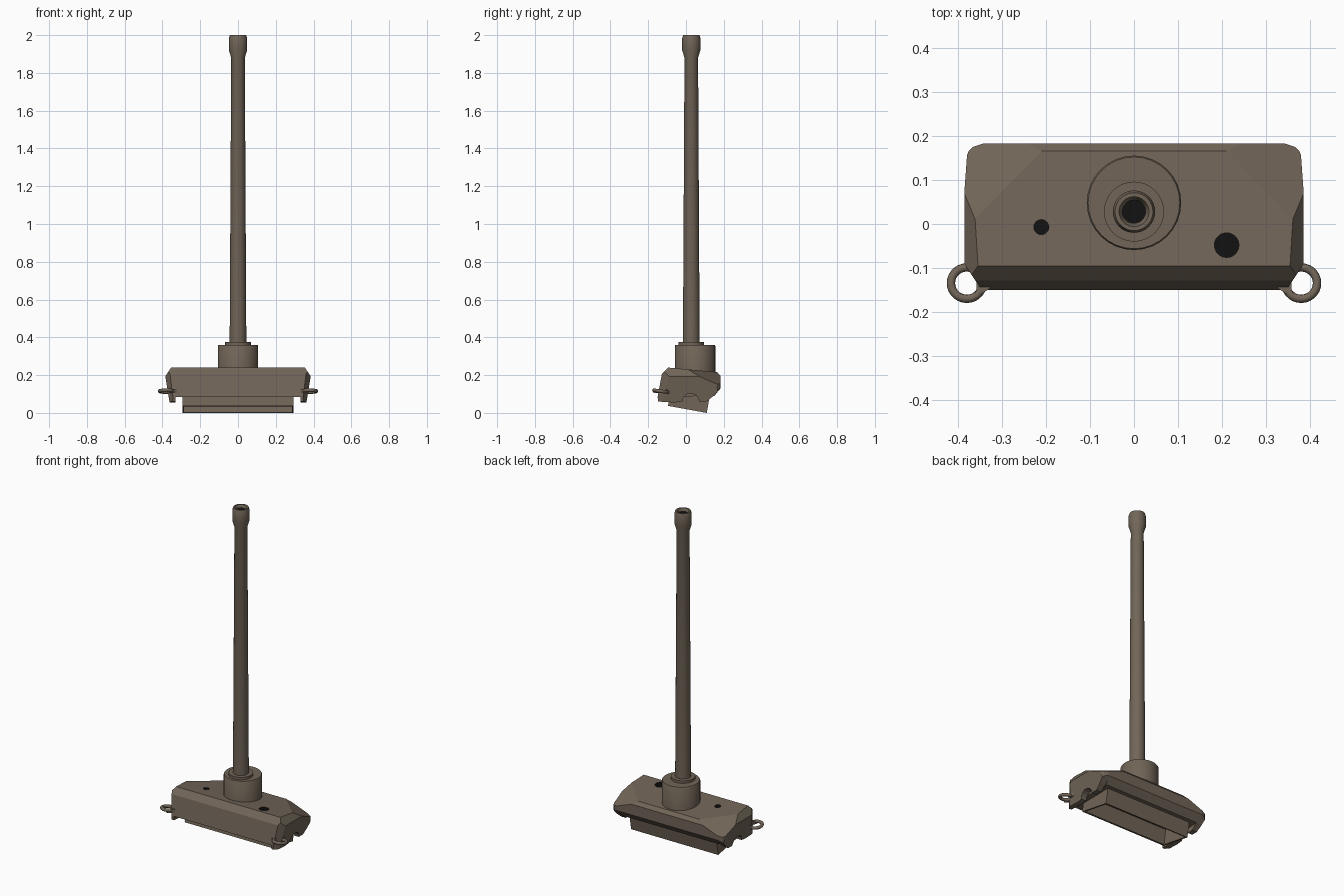
import bpy, bmesh, math
from mathutils import Vector

cube = bpy.data.objects.get("Cube")
if cube:
    bpy.data.objects.remove(cube, do_unlink=True)


def material(name, rgb, rough=0.8):
    m = bpy.data.materials.new(name)
    m.use_nodes = True
    m.diffuse_color = (*rgb, 1)
    node = m.node_tree.nodes["Principled BSDF"]
    node.inputs["Base Color"].default_value = (*rgb, 1)
    node.inputs["Roughness"].default_value = rough
    return m


PAINT = material("drab brown paint", (0.165, 0.13, 0.096))
DARK = material("bore black", (0.006, 0.006, 0.006))


def finish(name, bm, smooth=False):
    bmesh.ops.recalc_face_normals(bm, faces=bm.faces[:])
    mesh = bpy.data.meshes.new(name)
    bm.to_mesh(mesh)
    bm.free()
    mesh.materials.append(PAINT)
    mesh.materials.append(DARK)
    ob = bpy.data.objects.new(name, mesh)
    bpy.context.scene.collection.objects.link(ob)
    if smooth:
        bpy.ops.object.select_all(action='DESELECT')
        ob.select_set(True)
        bpy.context.view_layer.objects.active = ob
        bpy.ops.object.shade_smooth_by_angle(angle=math.radians(35))
    return ob


def extrude_x(profile, x0, x1):
    """Side profile of (y, z) points drawn out along x."""
    bm = bmesh.new()
    face = bm.faces.new([bm.verts.new((x0, y, z)) for y, z in profile])
    out = bmesh.ops.extrude_face_region(bm, geom=[face])
    moved = [v for v in out["geom"] if isinstance(v, bmesh.types.BMVert)]
    bmesh.ops.translate(bm, verts=moved, vec=(x1 - x0, 0, 0))
    bmesh.ops.recalc_face_normals(bm, faces=bm.faces[:])
    return bm


def lathe(name, profile, y, dark_from=None, sides=32):
    """Turned part about a vertical axis; bands from dark_from on are dark."""
    bm = bmesh.new()
    rings = []
    for r, z in profile:
        rings.append([bm.verts.new((r * math.cos(a), y + r * math.sin(a), z))
                      for a in (math.tau * i / sides for i in range(sides))])
    for k in range(len(rings) - 1):
        a, b = rings[k], rings[k + 1]
        for i in range(sides):
            j = (i + 1) % sides
            f = bm.faces.new((a[i], a[j], b[j], b[i]))
            f.material_index = int(dark_from is not None and k >= dark_from)
    bm.faces.new(rings[0])
    cap = bm.faces.new(rings[-1])
    cap.material_index = int(dark_from is not None)
    return finish(name, bm, True)


def subtract(ob, cutter):
    mod = ob.modifiers.new("cut", 'BOOLEAN')
    mod.operation = 'DIFFERENCE'
    mod.solver = 'EXACT'
    mod.object = cutter
    bpy.context.view_layer.update()
    graph = bpy.context.evaluated_depsgraph_get()
    mesh = bpy.data.meshes.new_from_object(ob.evaluated_get(graph))
    ob.modifiers.clear()
    ob.data = mesh


# Planes (point, outward normal) that shape the armour ends
CUTS = [
    ((0.21, 0.165, 0.216), (0.0111, 0.0135, 0.0289)),  # rear top chamfer
    ((0.355, 0, 0.238), (0.045, 0, 0.03)),             # top side bevel
    ((0.385, 0, 0.195), (0.135, 0, -0.022)),           # side taper
    ((0.385, 0.14, 0), (0.025, 0.01, 0)),              # rear corner rounding
    ((0.375, 0.165, 0), (0.018, 0.018, 0)),
    ((0.34, 0.183, 0), (0.01, 0.03, 0)),
    ((0.375, -0.105, 0), (0.045, -0.03, 0)),           # front corner
]


def trim(bm):
    for s in (1, -1):
        for p, n in CUTS:
            bmesh.ops.bisect_plane(
                bm, geom=bm.verts[:] + bm.edges[:] + bm.faces[:], dist=1e-6,
                plane_co=Vector((p[0] * s, p[1], p[2])),
                plane_no=Vector((n[0] * s, n[1], n[2])).normalized(),
                clear_outer=True)
            rim = [e for e in bm.edges if e.is_boundary]
            if rim:
                bmesh.ops.holes_fill(bm, edges=rim, sides=0)


# Armoured shield: a middle body and a notched cheek at each end
upper = [(0.183, 0.13), (0.183, 0.195), (0.165, 0.216), (-0.095, 0.24),
         (-0.128, 0.205), (-0.15, 0.085)]
arch = [(0.025 + 0.045 * math.cos(a), 0.06 + 0.043 * math.sin(a))
        for a in (math.pi * (1 - i / 8) for i in range(9))]
middle = extrude_x(upper + [(0.15, 0.09)], -0.33, 0.33)
trim(middle)
shield = finish("shield_body", middle)
for side, s in (("left", 1), ("right", -1)):
    lower = [(-0.148, 0.06), (-0.06, 0.055)] + arch + [(0.11, 0.06), (0.145, 0.09)]
    cheek = extrude_x(upper + lower, s * 0.33, s * 0.385)
    trim(cheek)
    finish(side + "_cheek", cheek)

# Open-bottomed box under the shield
box = finish("lower_box", extrude_x(
    [(-0.095, 0.037), (0.11, 0), (0.133, 0.13), (-0.078, 0.14)], -0.295, 0.295))
cavity = finish("cavity_cutter", extrude_x(
    [(-0.088, -0.02), (0.098, -0.02), (0.12, 0.125), (-0.066, 0.125)], -0.285, 0.285))
subtract(shield, cavity)
subtract(box, cavity)
bpy.data.objects.remove(cavity, do_unlink=True)

# Sight hole and machine gun hole in the top plate
for x, y, r in ((-0.21, -0.007, 0.017), (0.21, -0.048, 0.028)):
    bm = bmesh.new()
    bmesh.ops.create_cone(bm, cap_ends=True, segments=20, radius1=r, radius2=r, depth=0.1)
    bmesh.ops.translate(bm, verts=bm.verts[:], vec=(x, y, 0.23))
    for f in bm.faces:
        f.material_index = 1
    drill = finish("hole_cutter", bm)
    subtract(shield, drill)
    bpy.data.objects.remove(drill, do_unlink=True)

# Gun barrel with muzzle swell, its collar and seat ring
lathe("gun_barrel", [(0.044, 0.3), (0.044, 0.4), (0.036, 1.88), (0.048, 1.92),
                     (0.048, 1.985), (0.043, 2.0), (0.034, 2.0), (0.026, 1.985),
                     (0.026, 1.8)], 0.028, dark_from=7)
lathe("barrel_collar", [(0.107, 0.17), (0.107, 0.355), (0.104, 0.36)], 0.048)
lathe("seat_ring", [(0.068, 0.34), (0.068, 0.375)], 0.028)

# Lifting rings on the front corners, each with a wedge lug
for side, s in (("left", 1), ("right", -1)):
    bpy.ops.mesh.primitive_torus_add(
        major_segments=28, minor_segments=10, major_radius=0.036, minor_radius=0.0095,
        location=(s * 0.379, -0.134, 0.115), rotation=(math.radians(-8), 0, 0))
    ring = bpy.context.object
    ring.name = side + "_lifting_ring"
    ring.data.materials.append(PAINT)
    bpy.ops.object.shade_smooth_by_angle(angle=math.radians(60))
    bm = bmesh.new()
    outline = [(0.325, -0.145), (0.365, -0.171), (0.357, -0.147), (0.357, -0.12),
               (0.38, -0.1), (0.372, -0.075), (0.345, -0.1)]
    face = bm.faces.new([bm.verts.new((s * x, y, 0.104)) for x, y in outline])
    out = bmesh.ops.extrude_face_region(bm, geom=[face])
    bmesh.ops.translate(bm, vec=(0, 0, 0.022), verts=[
        v for v in out["geom"] if isinstance(v, bmesh.types.BMVert)])
    finish(side + "_ring_lug", bm)
